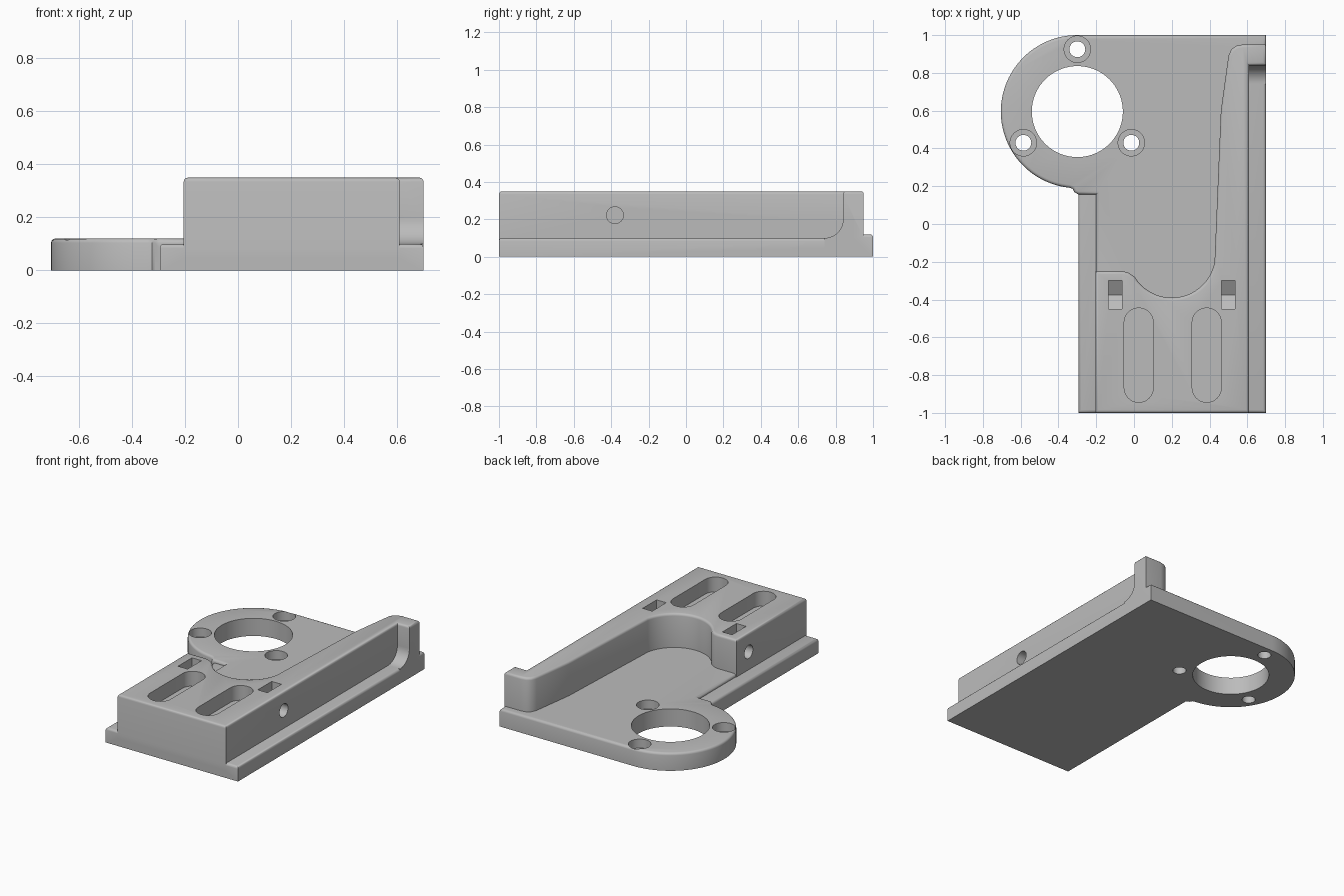
import bpy, bmesh
from math import sin, cos, pi, radians
from mathutils import Matrix

cube = bpy.data.objects.get("Cube")
if cube:
    bpy.data.objects.remove(cube)

grey = bpy.data.materials.new("plain grey")
grey.use_nodes = True
grey.diffuse_color = (0.5, 0.5, 0.5, 1)
grey.node_tree.nodes["Principled BSDF"].inputs["Base Color"].default_value = grey.diffuse_color

ROUND = 0.016


def arc(cx, cy, r, a0, a1, n):
    angles = [radians(a0 + (a1 - a0) * i / n) for i in range(n + 1)]
    return [(cx + r * cos(a), cy + r * sin(a)) for a in angles]


def circle(cx, cy, r, n=48):
    return arc(cx, cy, r, 0, 360, n)[:-1]


def prism(name, outline, low, high, rounded=False, along_x=False):
    """Extrude an outline upward, or along x when the outline is given in y and z."""
    bm = bmesh.new()
    face = bm.faces.new([bm.verts.new((u, v, low)) for u, v in outline])
    top = bmesh.ops.extrude_face_region(bm, geom=[face])["geom"]
    verts = [g for g in top if isinstance(g, bmesh.types.BMVert)]
    bmesh.ops.translate(bm, verts=verts, vec=(0, 0, high - low))
    if rounded:
        edges = [g for g in top if isinstance(g, bmesh.types.BMEdge)]
        bmesh.ops.bevel(bm, geom=edges, offset=ROUND, segments=3, profile=0.5,
                        affect='EDGES', clamp_overlap=False)
    if along_x:
        swap = Matrix(((0, 0, 1), (1, 0, 0), (0, 1, 0))).to_4x4()
        bmesh.ops.transform(bm, matrix=swap, verts=bm.verts)
    bmesh.ops.recalc_face_normals(bm, faces=bm.faces)
    mesh = bpy.data.meshes.new(name)
    bm.to_mesh(mesh)
    bm.free()
    mesh.materials.append(grey)
    ob = bpy.data.objects.new(name, mesh)
    bpy.context.collection.objects.link(ob)
    return ob


def combine(target, part, operation):
    mod = target.modifiers.new(part.name, 'BOOLEAN')
    mod.operation, mod.solver, mod.object = operation, 'EXACT', part
    bpy.context.view_layer.objects.active = target
    bpy.ops.object.modifier_apply(modifier=mod.name)
    bpy.data.objects.remove(part)


# Low side flanges, one slab running under the block
bracket = prism("mounting_bracket", [(-0.295, -1), (0.7, -1), (0.7, 0.9), (-0.295, 0.9)],
                0, 0.1, rounded=True)

# Floor plate with the round motor end
RING = (-0.3, 0.595)
floor = ([(-0.2, -0.6), (0.55, -0.6), (0.55, 0.87), (0.7, 0.87), (0.7, 1)]
         + arc(*RING, 0.405, 90, 264, 60)
         + [(-0.325, 0.186), (-0.315, 0.168), (-0.295, 0.157), (-0.2, 0.157)])
combine(bracket, prism("floor_plate", floor, 0, 0.12, rounded=True), 'UNION')

# Tall block with scooped back, long side wall and end post
block = ([(-0.205, -1), (0.61, -1), (0.61, 0.84), (0.7, 0.84), (0.7, 0.95),
          (0.575, 0.95), (0.54, 0.943), (0.515, 0.925), (0.5, 0.89), (0.46, 0.6)]
         + arc(0.2, -0.16, 0.23, -10, -149, 30)
         + [(-0.03, -0.257), (-0.06, -0.25), (-0.205, -0.25)])
combine(bracket, prism("tall_block", block, 0.05, 0.35, rounded=True), 'UNION')

# Curved foot in front of the end post
foot = arc(0.74, 0.2, 0.1, -90, 0, 14) + [(0.9, 0.2), (0.9, 0.05), (0.74, 0.05)]
combine(bracket, prism("post_foot", foot, 0.55, 0.7, along_x=True), 'UNION')

# Large bore and three counterbored screw holes
combine(bracket, prism("bore", circle(*RING, 0.241, 72), -0.1, 0.5), 'DIFFERENCE')
for x, y in arc(*RING, 0.33, 90, 330, 2):
    combine(bracket, prism("screw_hole", circle(x, y, 0.042, 32), -0.1, 0.5), 'DIFFERENCE')
    combine(bracket, prism("counterbore", circle(x, y, 0.07), 0.06, 0.5), 'DIFFERENCE')

# Two blind slots in the block top
for x in (0.025, 0.385):
    slot = arc(x, -0.522, 0.077, 0, 180, 20) + arc(x, -0.867, 0.077, 180, 360, 20)
    combine(bracket, prism("slot", slot, 0.25, 0.5), 'DIFFERENCE')

# Pointed nut pockets and the side screw holes that reach them
POCKET = [(-0.45, 0.5), (-0.45, 0.177), (-0.375, 0.133), (-0.3, 0.177), (-0.3, 0.5)]
for x, start, end in ((-0.1, -0.4, -0.1), (0.5, 0.5, 0.8)):
    combine(bracket, prism("nut_pocket", POCKET, x - 0.036, x + 0.036, along_x=True), 'DIFFERENCE')
    combine(bracket, prism("side_hole", circle(-0.38, 0.222, 0.045, 32), start, end, along_x=True),
            'DIFFERENCE')

# Smooth curves, crisp edges
bpy.ops.object.select_all(action='DESELECT')
bracket.select_set(True)
bpy.context.view_layer.objects.active = bracket
bpy.ops.object.shade_smooth_by_angle(angle=radians(32))
